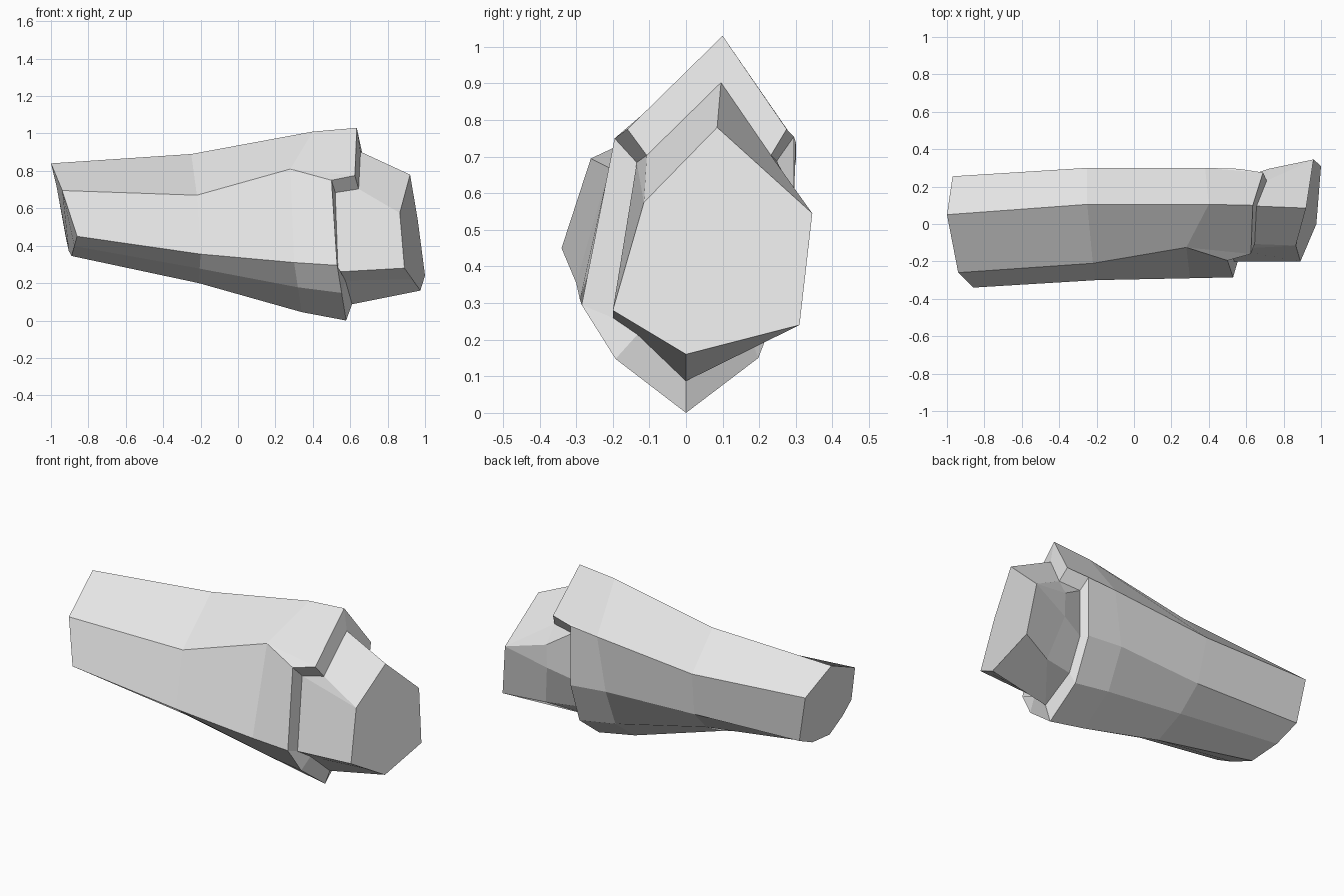
import bpy, bmesh
from mathutils import Vector

if "Cube" in bpy.data.objects:
    bpy.data.objects.remove(bpy.data.objects["Cube"])

# Section order: ridge, front eave, front shoulder, front cheek, front keel side,
# keel, back keel side, back cheek, back shoulder, back eave.
def section(ridge, shoulder_f, cheek_f, keel, cheek_b, shoulder_b, bulge=.02):
    """Six-sided section; keel sides lie halfway, pushed outward by bulge."""
    r, sf, cf, k, cb, sb = map(Vector, (ridge, shoulder_f, cheek_f, keel, cheek_b, shoulder_b))
    side_f = (cf + k) / 2 + Vector((0, -bulge, 0))
    side_b = (cb + k) / 2 + Vector((0, bulge, -bulge))
    return [r, sf.copy(), sf, cf, side_f, k, side_b, cb, sb, sb.copy()]


# Long tapering body
narrow_end = section((-1, .05, .84), (-.94, -.26, .695), (-.86, -.34, .45),
                     (-.89, -.09, .345), (-.92, .24, .44), (-.97, .255, .717))
middle = section((-.25, .105, .89), (-.22, -.21, .67), (-.20, -.30, .355),
                 (-.21, -.05, .20), (-.23, .25, .42), (-.25, .30, .685))
thick = section((.40, .105, 1.01), (.28, -.125, .81), (.30, -.29, .31),
                (.34, 0, .045), (.33, .29, .42), (.38, .30, .74), .045)

# Rim at the wide end, with the eaves stepping past the shoulders
rim = section((.635, .10, 1.03), (.50, -.195, .75), (.53, -.285, .295),
              (.578, 0, 0), (.56, .295, .40), (.56, .295, .755), .05)
rim[1] = Vector((.625, -.16, .775))
rim[9] = Vector((.69, .275, .775))

# Neck: the rim shrunk toward its centre
neck = [Vector((p.x + .02, .08 + (p.y - .08) * .78, .45 + (p.z - .45) * .78)) for p in rim]
neck[3] = Vector((.535, -.20, .26))
neck[5] = Vector((.61, 0, .087))

# Head: bulges out at the back, then ends in a flat face
bulge = [p.copy() for p in neck]
bulge[6] = Vector((.78, .215, .21))
bulge[7] = Vector((.72, .29, .46))
bulge[8] = Vector((.72, .295, .60))
flat_end = section((.92, .085, .78), (.865, -.115, .575), (.89, -.20, .28),
                   (.975, 0, .16), (.96, .345, .545), (.96, .345, .545), 0)
flat_end[6] = Vector((1, .31, .24))

# Loft the sections into one closed stone, merging shared points
bm = bmesh.new()
rings = [[bm.verts.new(p) for p in s]
         for s in (narrow_end, middle, thick, rim, neck, bulge, flat_end)]
for a, b in zip(rings, rings[1:]):
    for i in range(10):
        j = (i + 1) % 10
        bm.faces.new((a[i], a[j], b[j], b[i]))
bm.faces.new(rings[0])
bm.faces.new(rings[-1][::-1])
bmesh.ops.remove_doubles(bm, verts=bm.verts[:], dist=.0005)
bmesh.ops.recalc_face_normals(bm, faces=bm.faces[:])

mesh = bpy.data.meshes.new("faceted_stone")
bm.to_mesh(mesh)
bm.free()
stone = bpy.data.objects.new("faceted_stone", mesh)
bpy.context.collection.objects.link(stone)

grey = bpy.data.materials.new("light_grey")
grey.diffuse_color = (.8, .8, .8, 1)
grey.use_nodes = True
grey.node_tree.nodes["Principled BSDF"].inputs["Base Color"].default_value = grey.diffuse_color
mesh.materials.append(grey)
